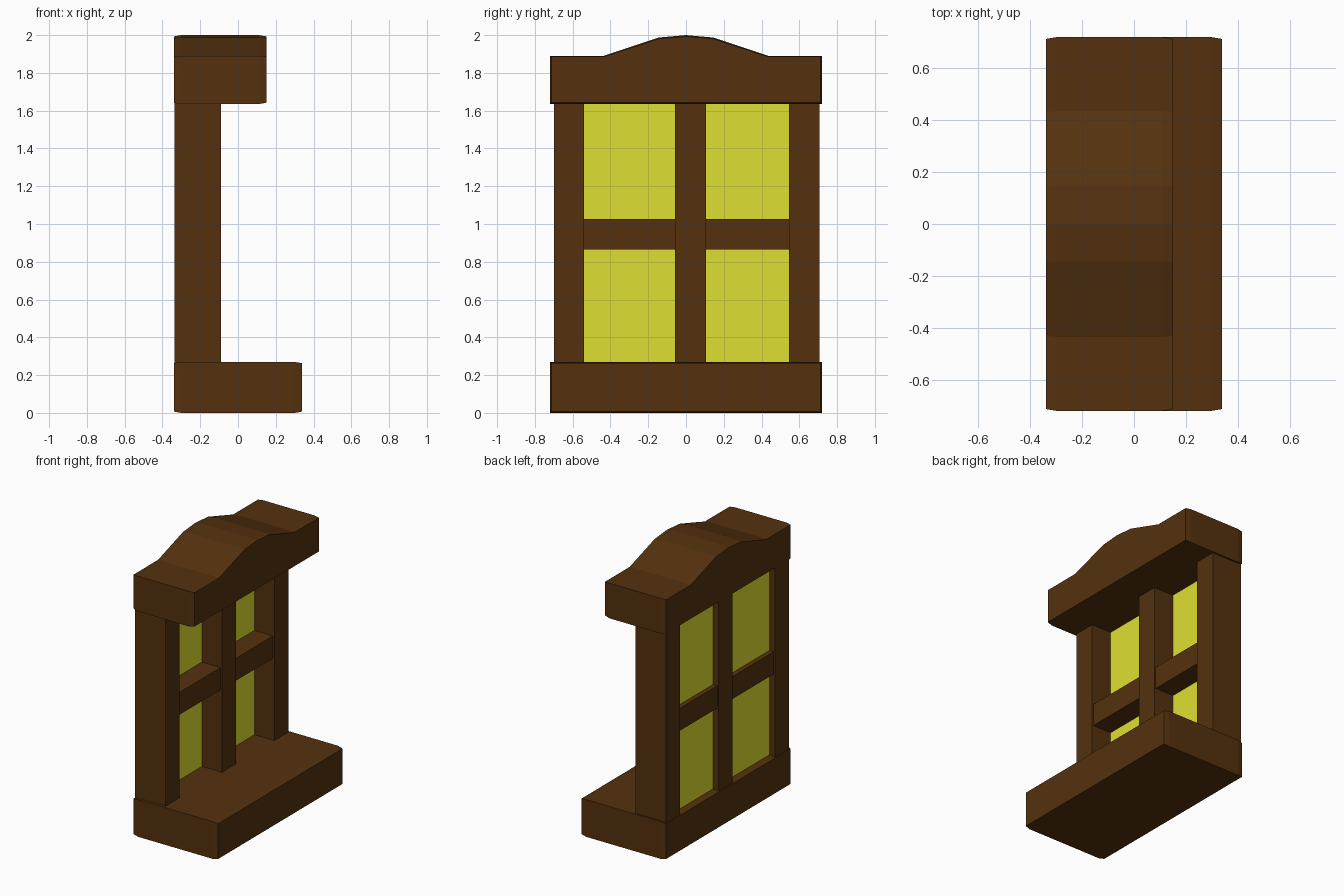
import bpy, bmesh

if "Cube" in bpy.data.objects:
    bpy.data.objects.remove(bpy.data.objects["Cube"])


def material(name, colour):
    m = bpy.data.materials.new(name)
    m.diffuse_color = (*colour, 1)
    m.use_nodes = True
    m.node_tree.nodes["Principled BSDF"].inputs["Base Color"].default_value = m.diffuse_color
    return m


WOOD = material("brown_wood", (0.09, 0.031, 0.0045))
GLASS = material("yellow_glass", (0.74, 0.74, 0.033))


def finish(name, bm, mat):
    bmesh.ops.recalc_face_normals(bm, faces=bm.faces)
    me = bpy.data.meshes.new(name)
    bm.to_mesh(me)
    bm.free()
    me.materials.append(mat)
    bpy.context.collection.objects.link(bpy.data.objects.new(name, me))


def box(name, x, y, z, mat=WOOD):
    bm = bmesh.new()
    for v in bmesh.ops.create_cube(bm, size=1)["verts"]:
        v.co = [(a + b) / 2 + c * (b - a) for c, (a, b) in zip(v.co, (x, y, z))]
    finish(name, bm, mat)


def chamfered_slab(name, profile, x0, x1, run=0.04, inset=0.007):
    """Extrude a y-z profile along x, with shallow chamfers at both ends."""
    zs = [z for _, z in profile]
    zm, half_z = (min(zs) + max(zs)) / 2, (max(zs) - min(zs)) / 2
    half_y = max(y for y, _ in profile)
    bm = bmesh.new()
    rings = []
    for x, d in ((x0, inset), (x0 + run, 0), (x1 - run, 0), (x1, inset)):
        rings.append([bm.verts.new((x, y * (1 - d / half_y), zm + (z - zm) * (1 - d / half_z)))
                      for y, z in profile])
    n = len(profile)
    for a, b in zip(rings, rings[1:]):
        for i in range(n):
            bm.faces.new((a[i], a[(i + 1) % n], b[(i + 1) % n], b[i]))
    bm.faces.new(rings[0])
    bm.faces.new(rings[-1])
    finish(name, bm, WOOD)


# Sill and arched header
chamfered_slab("sill", [(-0.72, 0), (0.72, 0), (0.72, 0.27), (-0.72, 0.27)], -0.34, 0.34)
arch = [(0.72, 1.635), (0.72, 1.89), (0.435, 1.89), (0.145, 1.987)]
chamfered_slab("header", arch + [(0, 2.0)] + [(-y, z) for y, z in reversed(arch)], -0.34, 0.15)

# Upright posts
POST_X = (-0.335, -0.09)
posts = {"left_post": (-0.70, -0.54), "centre_post": (-0.057, 0.105), "right_post": (0.545, 0.708)}
for name, y in posts.items():
    box(name, POST_X, y, (0.265, 1.64))

# Crossbars and glass panes between the posts
for side, y in (("left", (-0.54, -0.057)), ("right", (0.105, 0.545))):
    box(side + "_crossbar", (-0.325, -0.10), y, (0.865, 1.027))
    for level, z in (("lower", (0.265, 0.865)), ("upper", (1.027, 1.64))):
        box(f"{side}_{level}_pane", (-0.29, -0.25), y, z, GLASS)
